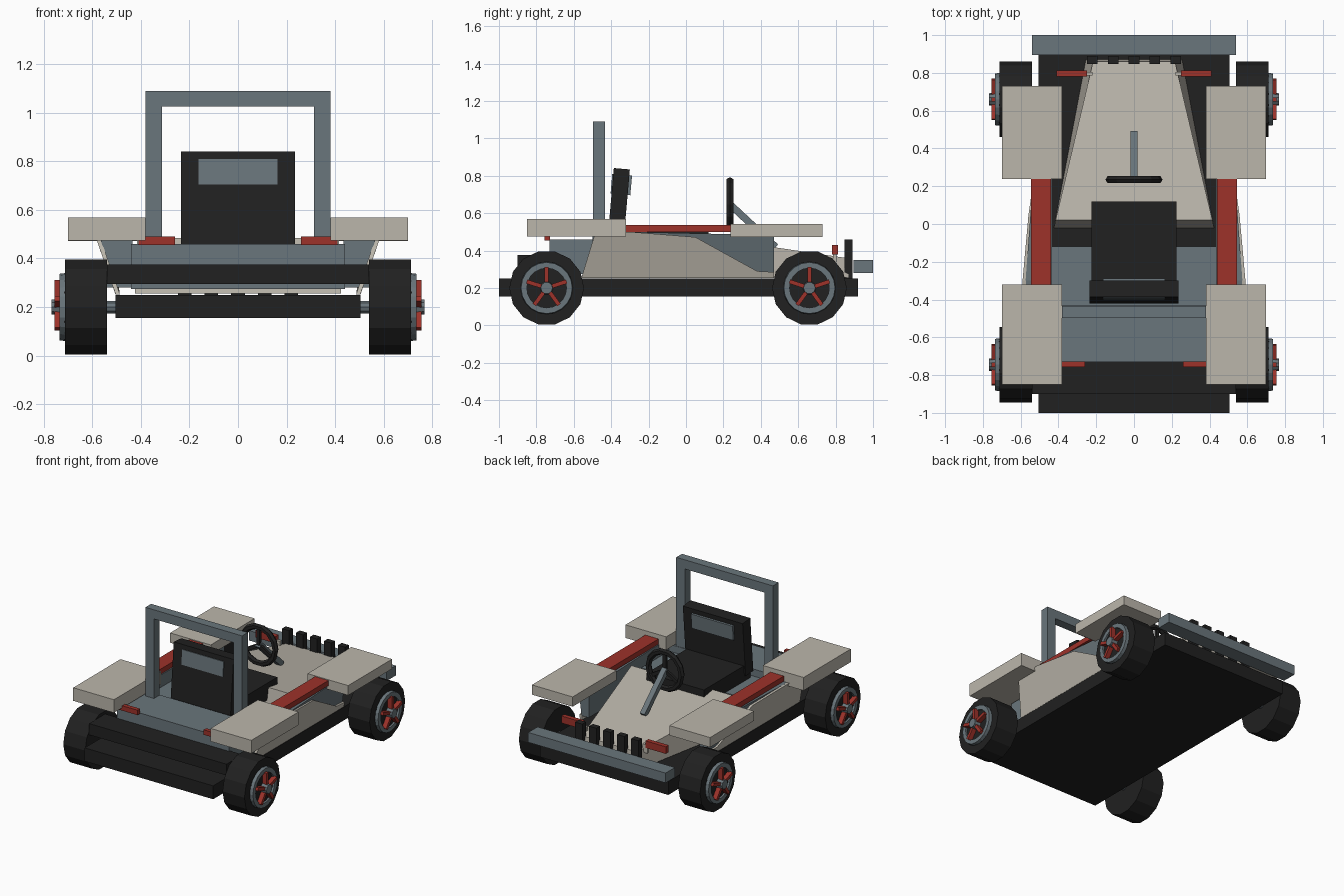
import bpy, bmesh, math
from mathutils import Vector, Matrix

if "Cube" in bpy.data.objects:
    bpy.data.objects.remove(bpy.data.objects["Cube"])


def material(name, rgb):
    m = bpy.data.materials.new(name)
    m.diffuse_color = (*rgb, 1)
    m.use_nodes = True
    m.node_tree.nodes["Principled BSDF"].inputs["Base Color"].default_value = m.diffuse_color
    return m


CREAM = material("cream", (0.50, 0.47, 0.41))
STEEL = material("steel_grey", (0.144, 0.18, 0.20))
RED = material("red", (0.34, 0.032, 0.023))
BLACK = material("black", (0.015, 0.015, 0.015))


def finish(name, bm, mat):
    bmesh.ops.recalc_face_normals(bm, faces=bm.faces)
    me = bpy.data.meshes.new(name)
    bm.to_mesh(me)
    bm.free()
    me.materials.append(mat)
    ob = bpy.data.objects.new(name, me)
    bpy.context.collection.objects.link(ob)
    return ob


def box(name, mat, x, y, z, rot=None):
    """Box from (min, max) ranges, optionally rotated about its centre."""
    bm = bmesh.new()
    size = Vector((x[1] - x[0], y[1] - y[0], z[1] - z[0]))
    mid = Vector((x[0] + x[1], y[0] + y[1], z[0] + z[1])) / 2
    m = Matrix.Translation(mid) @ (rot or Matrix()) @ Matrix.Diagonal((*size, 1))
    bmesh.ops.create_cube(bm, size=1, matrix=m)
    return finish(name, bm, mat)


def pair(name, mat, x, y, z):
    """Mirrored pair of boxes."""
    box(name + "_right", mat, x, y, z)
    box(name + "_left", mat, (-x[1], -x[0]), y, z)


def prism(name, mat, profile, x_in, x_out):
    """Side profile (y, z) joined between two x functions."""
    bm = bmesh.new()
    a = [bm.verts.new((x_in(y, z), y, z)) for y, z in profile]
    b = [bm.verts.new((x_out(y, z), y, z)) for y, z in profile]
    n = len(a)
    bm.faces.new(a)
    bm.faces.new(b)
    for i in range(n):
        bm.faces.new((a[i], a[(i + 1) % n], b[(i + 1) % n], b[i]))
    return finish(name, bm, mat)


def lathe(name, mat, rings, centre, side, n):
    """Rings of (x, radius) turned around a wheel axis, ends closed when radius is 0."""
    bm = bmesh.new()
    loops = []
    for x, r in rings:
        loops.append([bm.verts.new((side * x, centre[0] + r * math.cos(2 * math.pi * i / n),
                                    centre[1] + r * math.sin(2 * math.pi * i / n)))
                      for i in range(n)])
    for p, q in zip(loops, loops[1:]):
        for i in range(n):
            bm.faces.new((p[i], p[(i + 1) % n], q[(i + 1) % n], q[i]))
    bmesh.ops.remove_doubles(bm, verts=bm.verts, dist=1e-5)
    return finish(name, bm, mat)


# Chassis, bumpers and rear deck
box("chassis", BLACK, (-0.505, 0.505), (-1.0, 0.92), (0.155, 0.25))
box("rear_bar", BLACK, (-0.54, 0.54), (-0.90, -0.72), (0.295, 0.375))
box("nose_bumper", STEEL, (-0.54, 0.54), (0.895, 1.0), (0.28, 0.35))
box("rear_deck", STEEL, (-0.44, 0.44), (-0.73, -0.43), (0.275, 0.46))
box("cockpit_floor", STEEL, (-0.44, 0.44), (-0.43, -0.12), (0.275, 0.41))

# Tapered hood
hood_profile = [(-0.02, 0.255), (0.87, 0.255), (0.86, 0.36), (0.02, 0.485)]


def hood_x(y, z):
    return 0.42 - 0.19 * y - (0.04 * y / 0.86 if z > 0.3 else 0)


prism("hood", CREAM, hood_profile, lambda y, z: -hood_x(y, z), hood_x)

# Grille bars
for i in range(-2, 3):
    box(f"grille_bar_{i + 3}", BLACK, (i * 0.11 - 0.028, i * 0.11 + 0.028),
        (0.848, 0.89), (0.25, 0.46))

# Side pods with sloping outer skirts
skirt = [(-0.56, 0.252), (0.47, 0.252), (0.47, 0.285), (0.38, 0.29),
         (0.05, 0.472), (-0.30, 0.5), (-0.49, 0.48)]
pod = [(-0.5, 0.28), (0.47, 0.28), (0.47, 0.482), (-0.30, 0.5), (-0.5, 0.475)]


def flare(y, z):
    return 0.505 + 0.085 * (z - 0.255) / 0.245 - 0.07 * max(y + 0.3, 0) * (z - 0.255) / 0.245


for side, tag in ((1, "right"), (-1, "left")):
    prism("side_pod_" + tag, STEEL, pod, lambda y, z: side * 0.435,
          lambda y, z: side * (flare(y, z) - 0.016))
    prism("side_skirt_" + tag, CREAM, skirt, lambda y, z: side * (flare(y, z) - 0.018),
          lambda y, z: side * flare(y, z))

# Fenders, side rails and lamps
pair("rear_fender", CREAM, (0.38, 0.70), (-0.85, -0.32), (0.475, 0.568))
pair("nose_fender", CREAM, (0.38, 0.70), (0.237, 0.73), (0.473, 0.542))
pair("side_rail", RED, (0.44, 0.545), (-0.33, 0.24), (0.50, 0.537))
pair("rear_lamp", RED, (0.26, 0.41), (-0.757, -0.728), (0.455, 0.49))
pair("nose_lamp", RED, (0.25, 0.41), (0.78, 0.812), (0.38, 0.43))
pair("lamp_stem", CREAM, (0.22, 0.26), (0.785, 0.805), (0.34, 0.40))

# Roll bar
pair("roll_bar_post", STEEL, (0.313, 0.38), (-0.497, -0.433), (0.45, 1.03))
box("roll_bar_top", STEEL, (-0.38, 0.38), (-0.497, -0.433), (1.025, 1.09))

# Seat
lean = Matrix.Rotation(math.radians(-5), 4, 'X')
box("seat_cushion", BLACK, (-0.225, 0.225), (-0.40, 0.12), (0.40, 0.52))
box("seat_back", BLACK, (-0.235, 0.235), (-0.403, -0.317), (0.45, 0.838), lean)
box("headrest_panel", STEEL, (-0.163, 0.163), (-0.399, -0.293), (0.70, 0.805), lean)

# Steering wheel, spokes and column
wheel_mid = Vector((0, 0.235, 0.645))
bpy.ops.mesh.primitive_torus_add(major_segments=14, minor_segments=6, major_radius=0.13,
                                 minor_radius=0.021, location=wheel_mid,
                                 rotation=(math.pi / 2, 0, 0))
ring = bpy.context.object
ring.name = "steering_wheel"
ring.data.materials.append(BLACK)
for i in range(3):
    a = math.radians(90 + 120 * i)
    c = wheel_mid + Vector((math.cos(a), 0, math.sin(a))) * 0.065
    box(f"steering_spoke_{i + 1}", BLACK, (c.x - 0.065, c.x + 0.065), (0.226, 0.244),
        (c.z - 0.012, c.z + 0.012), Matrix.Rotation(-a, 4, 'Y'))
box("steering_column", STEEL, (-0.019, 0.019), (0.185, 0.525), (0.516, 0.554),
    Matrix.Rotation(math.radians(-43), 4, 'X'))

# Wheels and axles
for yc, end in ((-0.745, "rear"), (0.66, "nose")):
    c = (yc, 0.2)
    lathe(f"{end}_axle", STEEL, [(-0.56, 0), (-0.56, 0.027), (0.56, 0.027), (0.56, 0)], c, 1, 10)
    for side, tag in ((1, "right"), (-1, "left")):
        n = f"{end}_{tag}"
        lathe(n + "_tire", BLACK, [(0.54, 0), (0.54, 0.2), (0.712, 0.2), (0.712, 0.14),
                                   (0.722, 0.135), (0.722, 0)], c, side, 14)
        lathe(n + "_rim", STEEL, [(0.71, 0.14), (0.735, 0.137), (0.735, 0.106), (0.71, 0.106),
                                  (0.71, 0.14)], c, side, 20)
        lathe(n + "_hub", STEEL, [(0.715, 0), (0.715, 0.036), (0.768, 0.032), (0.768, 0)],
              c, side, 10)
        for i in range(5):
            a = math.pi / 2 + 2 * math.pi * i / 5
            y, z = yc + 0.07 * math.cos(a), 0.2 + 0.07 * math.sin(a)
            xs = sorted((side * 0.72, side * 0.755))
            box(f"{n}_spoke_{i + 1}", RED, xs, (y - 0.042, y + 0.042), (z - 0.011, z + 0.011),
                Matrix.Rotation(a, 4, 'X'))
